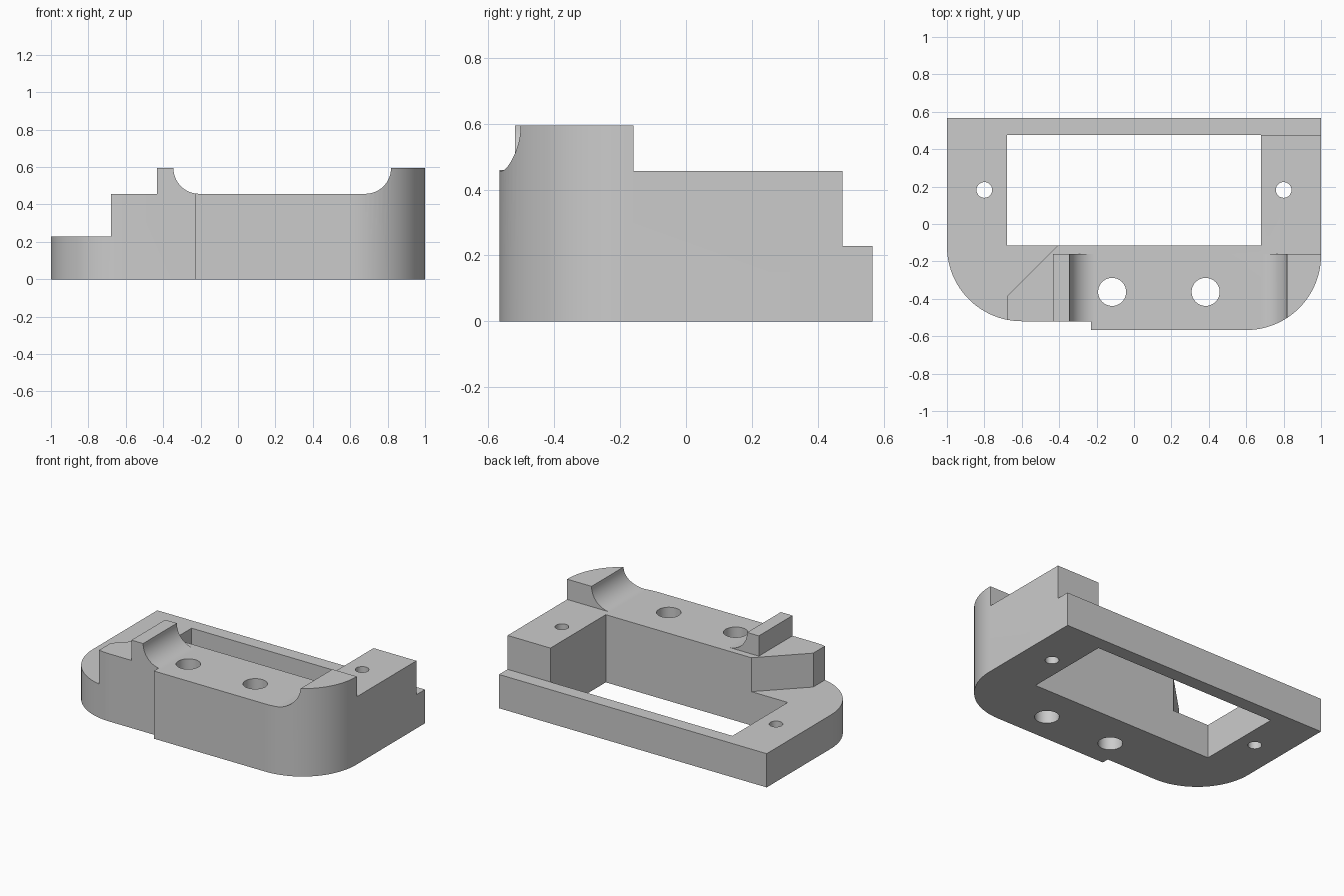
import bpy, bmesh, math
from mathutils import Vector

if "Cube" in bpy.data.objects:
    bpy.data.objects.remove(bpy.data.objects["Cube"])

BASE, BODY, TOP = 0.228, 0.457, 0.594   # ledge, deck and horn heights
DEPTH = 0.567                           # half of the overall depth
INNER_X, INNER_FRONT, INNER_BACK = 0.68, -0.115, 0.476

grey = bpy.data.materials.new("light grey")
grey.use_nodes = True
colour = (0.6, 0.6, 0.6, 1)
grey.diffuse_color = colour
grey.node_tree.nodes["Principled BSDF"].inputs["Base Color"].default_value = colour


def arc(cx, cy, r, start, end, steps=24):
    angles = [math.radians(start + (end - start) * i / steps) for i in range(steps + 1)]
    return [(cx + r * math.cos(a), cy + r * math.sin(a)) for a in angles]


def prism(name, points, low, high, along_y=False):
    """Extrude a flat outline upward, or a front outline along y."""
    place = (lambda p: (p[0], low, p[1])) if along_y else (lambda p: (p[0], p[1], low))
    sweep = Vector((0, high - low, 0)) if along_y else Vector((0, 0, high - low))
    bm = bmesh.new()
    face = bm.faces.new([bm.verts.new(place(p)) for p in points])
    new = bmesh.ops.extrude_face_region(bm, geom=[face])["geom"]
    bmesh.ops.translate(bm, vec=sweep, verts=[v for v in new if isinstance(v, bmesh.types.BMVert)])
    bmesh.ops.recalc_face_normals(bm, faces=bm.faces)
    mesh = bpy.data.meshes.new(name)
    bm.to_mesh(mesh)
    bm.free()
    mesh.materials.append(grey)
    obj = bpy.data.objects.new(name, mesh)
    bpy.context.collection.objects.link(obj)
    return obj


def rect(x0, x1, y0, y1):
    return [(x0, y0), (x1, y0), (x1, y1), (x0, y1)]


# Solid block with two rounded front corners and a small step in the front
outline = (arc(-0.6, -0.12, 0.4, 180, 270) + [(-0.23, -0.52), (-0.23, -DEPTH)]
           + arc(0.6, 0.4 - DEPTH, 0.4, 270, 360) + [(1, DEPTH), (-1, DEPTH)])
bracket = prism("bracket_body", outline, 0, TOP)

# Saddle between the horns, with a concave fillet at each end
fillet = TOP - BODY
saddle = ([(-0.345, 1)] + arc(-0.345 + fillet, TOP, fillet, 180, 270)
          + arc(0.818 - fillet, TOP, fillet, 270, 360) + [(0.818, 1)])

# Low right shelf, bounded by a chamfered wall
shelf = [(-2, -1), (-INNER_X, -1), (-INNER_X, -0.387), (-0.3, -0.007), (-0.3, 1), (-2, 1)]

cutters = [
    prism("window_cutter", rect(-INNER_X, INNER_X, INNER_FRONT, INNER_BACK), -1, 1),
    prism("shelf_cutter", shelf, BASE, 1),
    prism("back_ledge_cutter", rect(-2, 2, INNER_BACK, 1), BASE, 1),
    prism("rear_deck_cutter", rect(-2, 2, -0.16, 1), BODY, 1),
    prism("side_deck_cutter", rect(-2, -0.432, -1, 1), BODY, 1),
    prism("saddle_cutter", saddle, -1, 1, along_y=True),
]
# Large holes in the deck and small holes in the arms
for name, x, y, r in [("deck_hole", -0.117, -0.363, 0.075), ("deck_hole", 0.383, -0.363, 0.075),
                      ("arm_hole", -0.8, 0.182, 0.042), ("arm_hole", 0.8, 0.182, 0.042)]:
    cutters.append(prism(name + "_cutter", arc(x, y, r, 0, 360, 40)[:-1], -1, 1))

for cutter in cutters:
    cutter.hide_render = True
    cutter.display_type = 'WIRE'
    mod = bracket.modifiers.new(cutter.name, 'BOOLEAN')
    mod.operation = 'DIFFERENCE'
    mod.solver = 'EXACT'
    mod.object = cutter

# Bake the cuts, drop the cutters and smooth the curved walls
bpy.context.view_layer.objects.active = bracket
bracket.select_set(True)
for mod in list(bracket.modifiers):
    bpy.ops.object.modifier_apply(modifier=mod.name)
for cutter in cutters:
    bpy.data.objects.remove(cutter)
bpy.ops.object.shade_smooth_by_angle(angle=math.radians(30))
